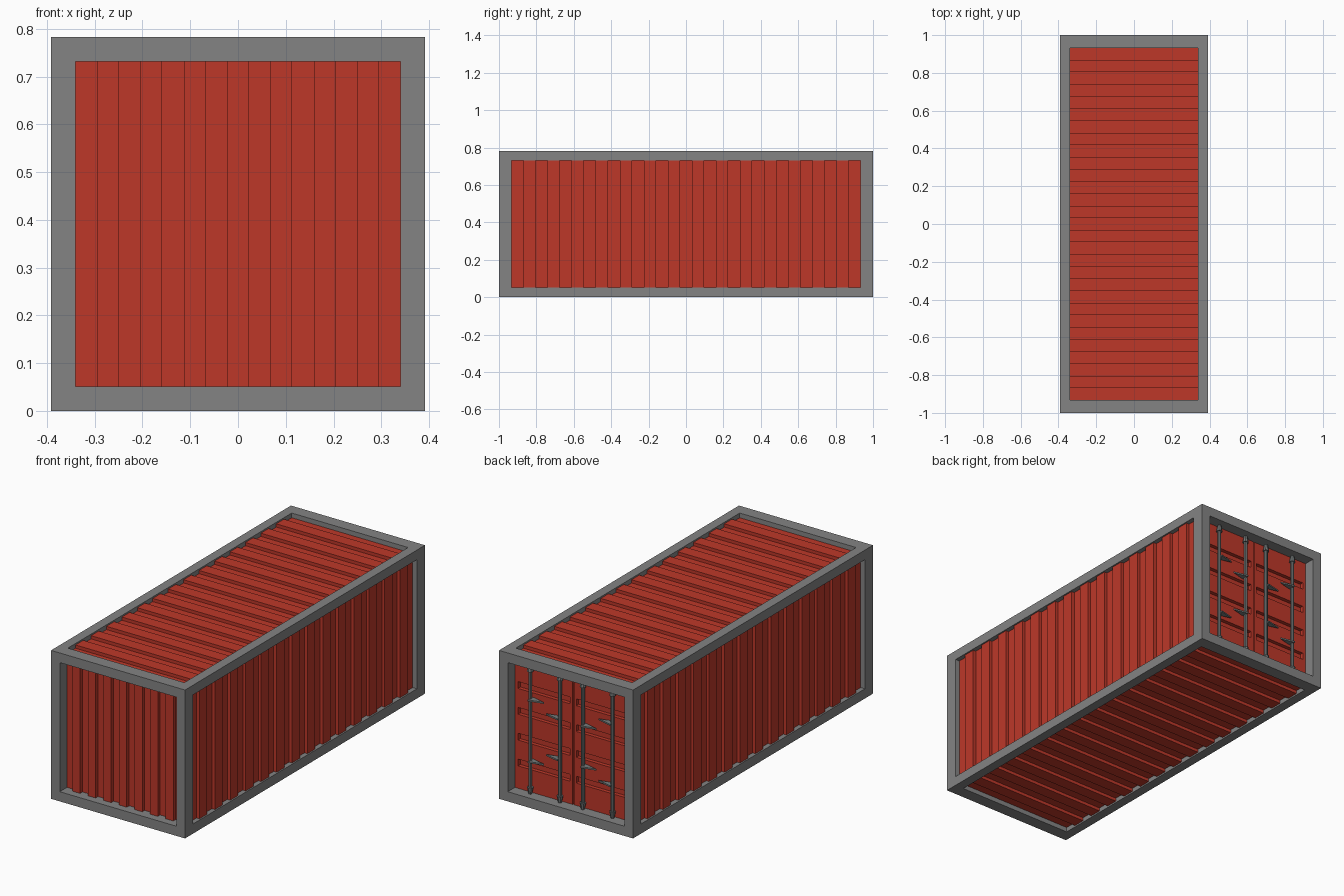
import bpy, bmesh, math
from mathutils import Vector

if "Cube" in bpy.data.objects:
    bpy.data.objects.remove(bpy.data.objects["Cube"])


def material(name, rgb):
    m = bpy.data.materials.new(name)
    m.diffuse_color = (*rgb, 1)
    m.use_nodes = True
    m.node_tree.nodes["Principled BSDF"].inputs["Base Color"].default_value = m.diffuse_color
    return m


GREY = material("frame grey", (0.23, 0.23, 0.23))
RED = material("container red", (0.51, 0.039, 0.022))
STEEL = material("rod steel", (0.18, 0.2, 0.2))

HX, HY, H = 0.391, 1.0, 0.783     # half width, half length, height
TX, TY = 0.051, 0.067             # frame thickness across and along
IX, IY, Z0, Z1 = HX - TX, HY - TY, TX, H - TX


def finish(name, bm, mat):
    bmesh.ops.recalc_face_normals(bm, faces=bm.faces)
    me = bpy.data.meshes.new(name)
    bm.to_mesh(me)
    bm.free()
    me.materials.append(mat)
    ob = bpy.data.objects.new(name, me)
    bpy.context.collection.objects.link(ob)
    return ob


def add_box(bm, lo, hi):
    vs = bmesh.ops.create_cube(bm, size=1)["verts"]
    for v in vs:
        v.co = Vector([(a + b) / 2 + c * (b - a) for a, b, c in zip(lo, hi, v.co)])


# Frame: four posts, then long and cross rails between them
bm = bmesh.new()
for sx in (-1, 1):
    xs = sorted((sx * HX, sx * IX))
    for sy in (-1, 1):
        ys = sorted((sy * HY, sy * IY))
        add_box(bm, (xs[0], ys[0], 0), (xs[1], ys[1], H))
    for z in (0, Z1):
        add_box(bm, (xs[0], -IY, z), (xs[1], IY, z + TX))
for sy in (-1, 1):
    ys = sorted((sy * HY, sy * IY))
    for z in (0, Z1):
        add_box(bm, (-IX, ys[0], z), (IX, ys[1], z + TX))
finish("frame", bm, GREY)


def corrugated(name, count, half, place, base, rib):
    """Square-wave sheet; place(u, side, depth) gives a point, side is 0 or 1."""
    bm = bmesh.new()
    prof = []
    for i in range(count):
        d = rib if i % 2 else base
        prof += [(-half + 2 * half * (i + k) / count, d) for k in (0, 1)]
    rows = [[bm.verts.new(place(u, s, d)) for u, d in prof] for s in (0, 1)]
    for i in range(len(prof) - 1):
        bm.faces.new((rows[0][i], rows[0][i + 1], rows[1][i + 1], rows[1][i]))
    return finish(name, bm, RED)


# Walls, roof and floor, with ribs standing outward
zs, xs = (Z0, Z1), (-IX, IX)
BASE, RIB = 0.025, 0.008
for label, s in (("right", 1), ("left", -1)):
    corrugated(label + "_wall", 29, IY, lambda u, k, d: (s * (HX - d), u, zs[k]), BASE, RIB)
corrugated("roof", 29, IY, lambda u, k, d: (xs[k], u, H - d), BASE, RIB)
corrugated("floor", 29, IY, lambda u, k, d: (xs[k], u, d), BASE, RIB)
corrugated("front_wall", 15, IX, lambda u, k, d: (u, -HY + d, zs[k]), 0.06, 0.04)

# Doors: two leaves with four sunken grooves each
DOOR = 0.94
for label, s in (("right", 1), ("left", -1)):
    bm = bmesh.new()
    gx = [0.004, 0.018, 0.322, IX]
    gz = [Z0]
    for k in range(1, 5):
        c = Z0 + (Z1 - Z0) * k / 5
        gz += [c - 0.018, c + 0.018]
    gz.append(Z1)
    grid = [[bm.verts.new((s * x, DOOR, z)) for x in gx] for z in gz]
    sunk = []
    for j in range(len(gz) - 1):
        for i in range(3):
            f = bm.faces.new((grid[j][i], grid[j][i + 1], grid[j + 1][i + 1], grid[j + 1][i]))
            if i == 1 and j % 2:
                sunk.append(f)
    # push the grooves in, and fold the leaf edge at the centre gap
    ret = bmesh.ops.extrude_face_region(bm, geom=sunk)["geom"]
    for v in ret:
        if isinstance(v, bmesh.types.BMVert):
            v.co.y -= 0.02
    bmesh.ops.delete(bm, geom=[f for f in sunk if f.is_valid], context="FACES_ONLY")
    edge = [e for e in bm.edges if all(abs(abs(v.co.x) - 0.004) < 1e-5 for v in e.verts)]
    ext = bmesh.ops.extrude_edge_only(bm, edges=edge)["geom"]
    for v in ext:
        if isinstance(v, bmesh.types.BMVert):
            v.co.y -= 0.02
            v.co.x = 0
    finish(label + "_door", bm, RED)


def cylinder(bm, x, y, z0, z1, r0, r1):
    vs = bmesh.ops.create_cone(bm, cap_ends=True, segments=8, radius1=r0, radius2=r1,
                               depth=z1 - z0)["verts"]
    bmesh.ops.translate(bm, verts=vs, vec=(x, y, (z0 + z1) / 2))


# Lock rods with pointed ends, and two flat tapered handles on each
RY = 0.955
for label, x, dx, heights in (("outer", 0.24, -0.08, (0.225, 0.55)),
                              ("inner", 0.067, 0.08, (0.28, 0.495))):
    for side, s in (("right", 1), ("left", -1)):
        bm = bmesh.new()
        cylinder(bm, s * x, RY, Z0, Z1, 0.009, 0.009)
        cylinder(bm, s * x, RY, Z0, Z0 + 0.035, 0.009, 0.016)
        cylinder(bm, s * x, RY, Z1 - 0.035, Z1, 0.016, 0.009)
        finish(f"{side}_{label}_lock_rod", bm, STEEL)
        bm = bmesh.new()
        for z in heights:
            rim = ((x, RY - 0.018), (x, RY + 0.022), (x + dx, RY + 0.002))
            low, top = [[bm.verts.new((s * a, b, z + h)) for a, b in rim] for h in (-0.004, 0.004)]
            bm.faces.new(low)
            bm.faces.new(top)
            for i in range(3):
                j = (i + 1) % 3
                bm.faces.new((low[i], low[j], top[j], top[i]))
        finish(f"{side}_{label}_handles", bm, STEEL)
